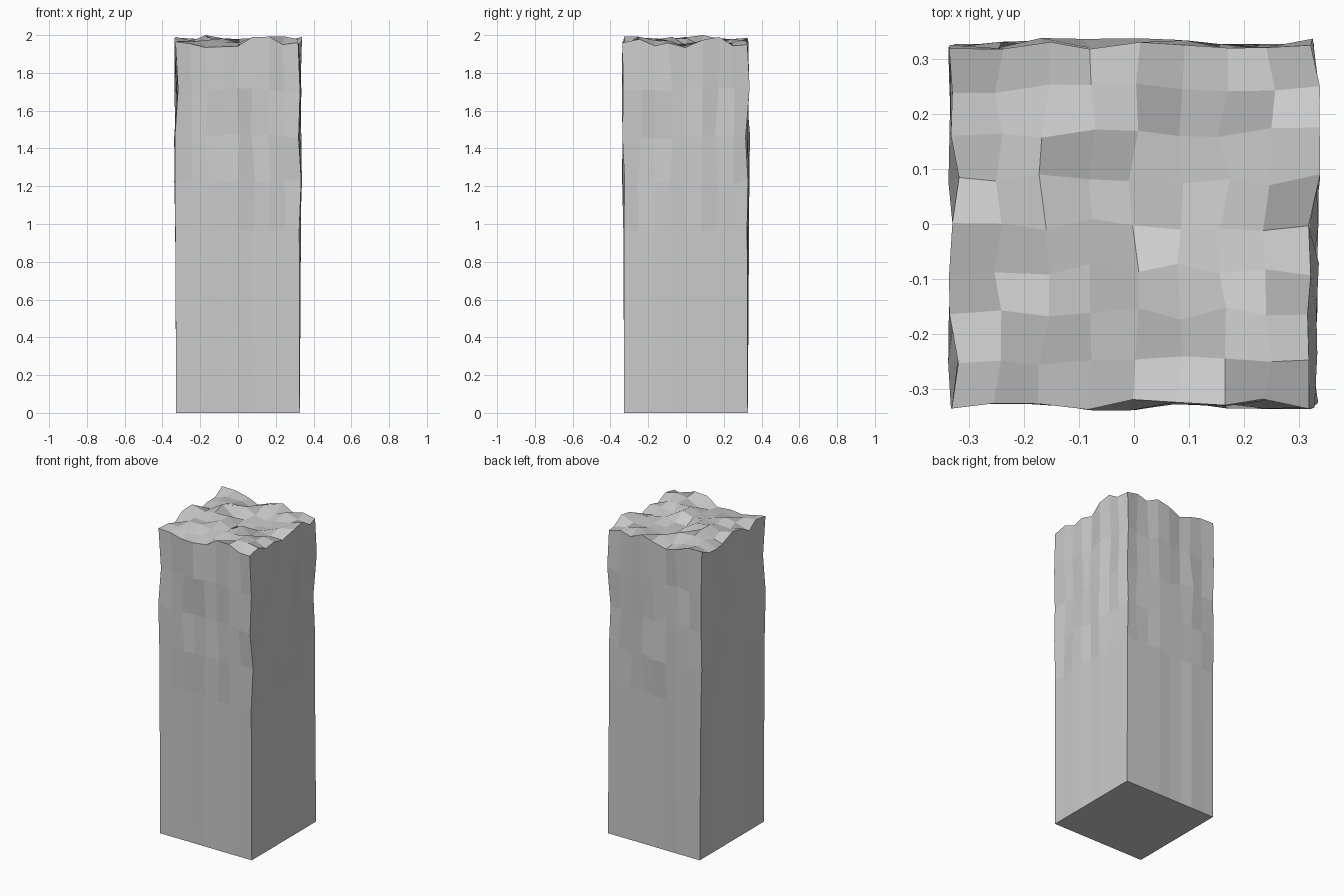
import bpy, bmesh, random
from mathutils import Vector

if "Cube" in bpy.data.objects:
    bpy.data.objects.remove(bpy.data.objects["Cube"])

random.seed(7)
HALF, CELLS = 0.327, 8
LEVELS = [1.71, 1.465, 1.22, 0.975, 0.0]

bm = bmesh.new()

# Rough top face as an 8 x 8 grid
bmesh.ops.create_grid(bm, x_segments=CELLS, y_segments=CELLS, size=HALF)
bmesh.ops.translate(bm, verts=bm.verts[:], vec=(0, 0, 1.963))

# Walls: pull the outer edge loop down level by level
loop = [e for e in bm.edges if e.is_boundary]
for z in LEVELS:
    geom = bmesh.ops.extrude_edge_only(bm, edges=loop)["geom"]
    loop = [g for g in geom if isinstance(g, bmesh.types.BMEdge)]
    for v in (g for g in geom if isinstance(g, bmesh.types.BMVert)):
        v.co.z = z

# Flat base
bmesh.ops.contextual_create(bm, geom=loop)

# Uneven stone surface on the upper half
for v in bm.verts:
    if v.co.z > 0.5:
        side = 0.012 if v.co.z > 1.1 else 0.007
        rise = 0.03 if v.co.z > 1.8 else 0.015
        v.co += Vector((random.uniform(-side, side),
                        random.uniform(-side, side),
                        random.uniform(-rise, rise)))

# Heights of the four top corners
for sx, sy, z in [(-1, -1, 1.965), (1, -1, 1.96), (1, 1, 1.95), (-1, 1, 1.985)]:
    corner = min(bm.verts, key=lambda v: (v.co - Vector((sx * HALF, sy * HALF, 1.963))).length)
    corner.co.z = z
max(bm.verts, key=lambda v: v.co.z).co.z = 2.0

bmesh.ops.recalc_face_normals(bm, faces=bm.faces[:])
mesh = bpy.data.meshes.new("rough_pillar")
bm.to_mesh(mesh)
bm.free()
pillar = bpy.data.objects.new("rough_pillar", mesh)
bpy.context.collection.objects.link(pillar)
